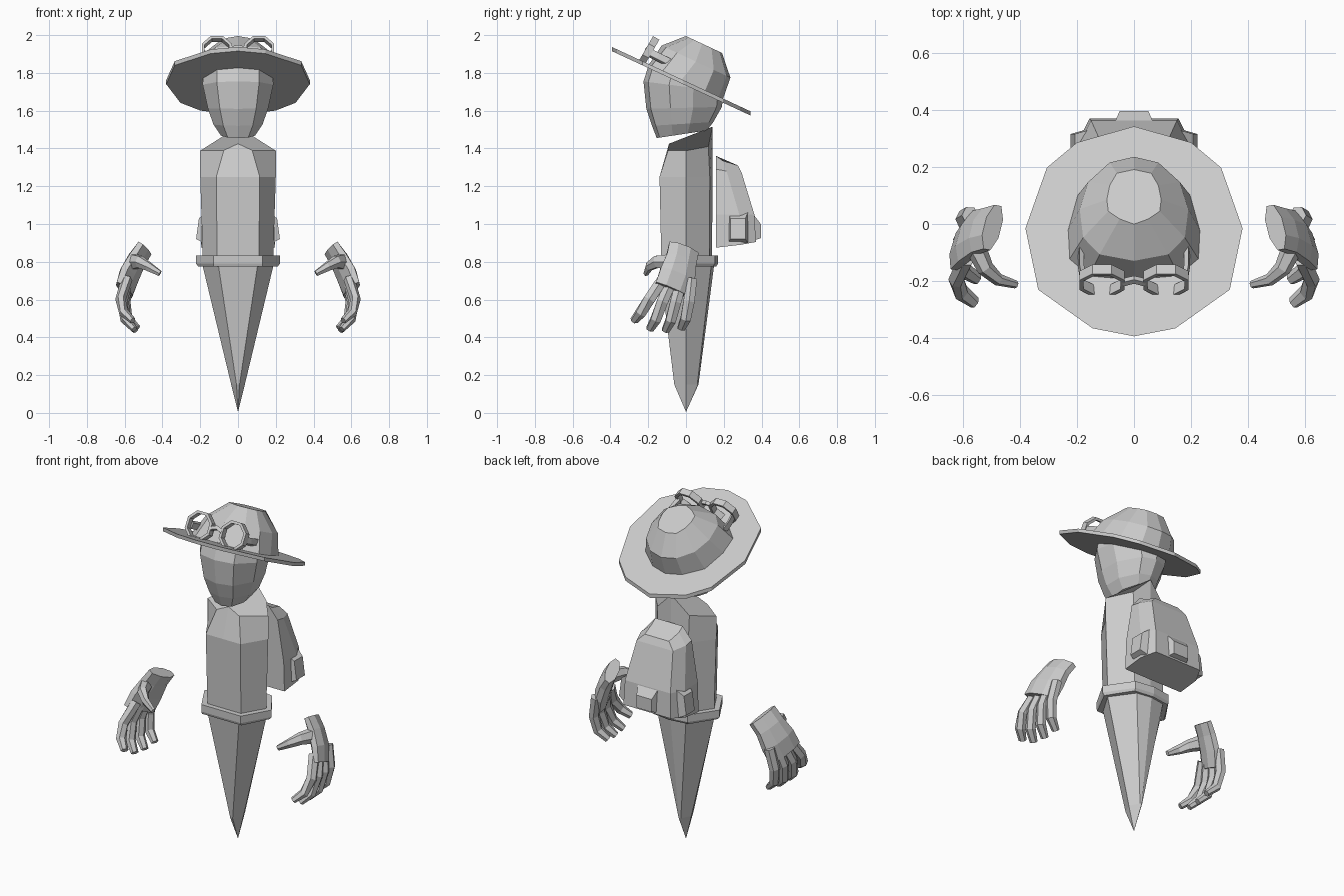
import bpy, bmesh, math
from mathutils import Vector

grey = bpy.data.materials.new("plain_grey")
grey.diffuse_color = (0.6, 0.6, 0.6, 1)


def loft(name, rings, mirror=False):
    """Skin equal-length rings of points; a one-point end ring becomes a tip."""
    bm = bmesh.new()
    vr = [[bm.verts.new(p) for p in r] for r in rings]
    for a, b in zip(vr, vr[1:]):
        n = max(len(a), len(b))
        for i in range(n):
            j = (i + 1) % n
            if len(b) == 1:
                bm.faces.new((a[i], a[j], b[0]))
            else:
                bm.faces.new((a[i], a[j], b[j], b[i]))
    for r in (vr[0], vr[-1]):
        if len(r) > 2:
            bm.faces.new(r)
    bmesh.ops.recalc_face_normals(bm, faces=bm.faces)
    me = bpy.data.meshes.new(name)
    bm.to_mesh(me)
    bm.free()
    me.materials.append(grey)
    ob = bpy.data.objects.new(name, me)
    bpy.context.collection.objects.link(ob)
    if mirror:
        ref = bpy.data.objects.get("mirror_centre")
        if not ref:
            ref = bpy.data.objects.new("mirror_centre", None)
            ref.hide_render = True
            bpy.context.collection.objects.link(ref)
        m = ob.modifiers.new("mirror", 'MIRROR')
        m.use_mirror_merge = False
        m.mirror_object = ref
    return ob


def sym(half):
    """Complete a half outline (starting and ending on x = 0)."""
    return half + [(-p[0],) + tuple(p[1:]) for p in reversed(half[1:-1])]


def tube(name, path, radii, side, sides=6, mirror=True):
    """Tube along a path; radii are (along side, across) pairs."""
    pts = [Vector(p) for p in path]
    rings = []
    for i, p in enumerate(pts):
        t = (pts[min(i + 1, len(pts) - 1)] - pts[max(i - 1, 0)]).normalized()
        u = (Vector(side) - t * t.dot(Vector(side))).normalized()
        w = t.cross(u)
        a, b = radii[i]
        rings.append([p + u * a * math.cos(k * math.tau / sides + 0.5)
                      + w * b * math.sin(k * math.tau / sides + 0.5) for k in range(sides)])
    return loft(name, rings, mirror)


# hat frame: tilted plane, u runs down towards the back, n points up
def hat(x, u, n):
    return (x, -0.03 + 0.906 * u + 0.423 * n, 1.755 - 0.423 * u + 0.906 * n)


# hat brim
edge = sym([(0, 0.342), (0.2, 0.285), (0.305, 0.197), (0.38, -0.015),
            (0.335, -0.23), (0.145, -0.365), (0, -0.393)])
loft("hat_brim", [[(x, y, 1.757 - 0.464 * (y + 0.03) + d) for x, y in edge]
                  for d in (-0.01, 0.012)])

# hat crown: base, shoulder and flat top outlines
crown = []
for n, half in ((0, [(0, -0.19), (0.16, -0.175), (0.23, -0.11), (0.235, 0.0), (0.2, 0.14),
                     (0.1, 0.22), (0, 0.245)]),
                (0.13, [(0, -0.17), (0.12, -0.145), (0.178, -0.08), (0.19, 0.03), (0.16, 0.135),
                        (0.085, 0.21), (0, 0.232)]),
                (0.23, [(0, -0.075), (0.05, -0.055), (0.09, -0.025), (0.095, 0.02),
                        (0.085, 0.075), (0.06, 0.122), (0, 0.136)])):
    crown.append([hat(x, u, n) for x, u in sym(half)])
loft("hat_crown", crown)

# head: front and back heights, front and back depth, half width
head = []
for zf, zb, yf, yb, w in ((1.455, 1.495, -0.155, 0.11, 0.09), (1.52, 1.54, -0.18, 0.145, 0.13),
                          (1.61, 1.62, -0.21, 0.19, 0.16), (1.755, 1.70, -0.225, 0.2, 0.187),
                          (1.85, 1.74, -0.195, 0.19, 0.185)):
    def at(x, t):
        return (x * w, yf + (yb - yf) * t, zf + (zb - zf) * t)
    head.append(sym([at(0, 0), at(0.6, 0.06), at(1, 0.32), at(0.96, 0.62), at(0.5, 0.93), at(0, 1)]))
loft("head", head)

# goggles: tilted octagonal rims, bridge and short side arms
up, out = Vector((0, 0.5, 0.866)), Vector((0, -0.866, 0.5))
c = Vector((0.112, -0.2, 1.918))
rim = []
for k in range(9):
    a = (k + 0.5) * math.tau / 8
    d = Vector((math.cos(a), 0, 0)) + up * math.sin(a)
    rim.append([c + d * r + out * h for r, h in ((0.086, -0.022), (0.086, 0.016),
                                                 (0.07, 0.016), (0.07, -0.022))])
loft("goggle_rim", rim, True)
tube("goggle_bridge", [(-0.04, -0.205, 1.925), (0, -0.195, 1.935), (0.04, -0.205, 1.925)],
     [(0.014, 0.014)] * 3, up, 4, False)
tube("goggle_arm", [(0.178, -0.19, 1.905), (0.185, -0.15, 1.885), (0.185, -0.08, 1.85)],
     [(0.025, 0.012)] * 3, (0, 0.4, 0.9), 4)


# body cross-section: flat front and back panels, widest at y = 0
def body(z, w, f, b, px):
    return sym([(0, f, z), (px, f, z), (w, 0, z), (px * 0.9, b * 0.9, z), (0, b, z)])


# torso with a sloping shoulder line rising to the back
loft("torso", [body(0.78, 0.185, -0.13, 0.138, 0.11), body(1.25, 0.2, -0.14, 0.14, 0.115),
               sym([(0, -0.09, 1.425), (0.075, -0.095, 1.39), (0.2, 0, 1.388),
                    (0.105, 0.118, 1.41), (0, 0.14, 1.515)])])

# belt
loft("belt", [body(z, w, f, b, 0.13) for z, w, f, b in
              ((0.775, 0.21, -0.155, 0.16), (0.79, 0.222, -0.16, 0.17), (0.832, 0.222, -0.16, 0.17))])

# pointed lower body
loft("lower_body", [body(0.79, 0.19, -0.14, 0.15, 0.105), body(0.15, 0.036, -0.062, 0.066, 0.008),
                    [(0, 0, 0.005)]])

# backpack
pack = []
for z, zb, w, wb, yb in ((0.875, 0.905, 0.195, 0.155, 0.37), (1.05, 1.05, 0.19, 0.15, 0.362),
                         (1.29, 1.27, 0.15, 0.12, 0.295), (1.36, 1.31, 0.09, 0.08, 0.275)):
    pack.append(sym([(0, 0.16, z), (w, 0.16, z), (w, yb - 0.08, (z + zb) / 2),
                     (wb, yb, zb), (0, yb, zb)]))
loft("backpack", pack)
# backpack pockets: tapered blocks on the back and both sides
loft("back_pocket", [[(sx * w, y, z0 if sz < 0 else z1) for sx, sz in
                      ((-1, -1), (1, -1), (1, 1), (-1, 1))]
                     for w, y, z0, z1 in ((0.07, 0.35, 0.91, 1.06), (0.05, 0.396, 0.925, 1.0))])
loft("side_pocket", [[(x - (0.015 if sz > 0 else 0), 0.275 + sy * d, z0 if sz < 0 else z1)
                      for sy, sz in ((-1, -1), (1, -1), (1, 1), (-1, 1))]
                     for x, d, z0, z1 in ((0.18, 0.052, 0.9, 1.06), (0.222, 0.04, 0.92, 1.03))], True)

# hands: palm, thumb and four curled fingers
tube("palm", [(0.495, -0.012, 0.87), (0.535, -0.025, 0.81), (0.575, -0.045, 0.73), (0.602, -0.072, 0.65)],
     [(0.092, 0.036), (0.092, 0.042), (0.108, 0.044), (0.108, 0.036)], (-0.38, 1, -0.25), 8)
tube("thumb", [(0.55, -0.09, 0.80), (0.52, -0.155, 0.80), (0.475, -0.195, 0.775), (0.413, -0.212, 0.738)],
     [(0.045, 0.036), (0.036, 0.03), (0.026, 0.022), (0.016, 0.014)], (0, 0, 1))
for i in range(4):
    s = i / 3  # 0 = index finger, 1 = little finger
    low = (0.0, -0.045, -0.052, -0.04)[i]
    y0, y1, y2, y3 = (a + (b - a) * s for a, b in
                      ((-0.12, 0.03), (-0.195, 0.016), (-0.24, -0.002), (-0.275, -0.025)))
    tube("finger_%d" % (i + 1),
         [(0.588 - 0.015 * s, y0, 0.71), (0.622 - 0.025 * s, y1, 0.60 + low / 4),
          (0.604 - 0.02 * s, y2, 0.53 + low * 0.8), (0.557 - 0.025 * s, y3, 0.488 + low)],
         [(0.033, 0.03), (0.034, 0.028), (0.031, 0.026), (0.023, 0.018)], (0, 1, 0))
